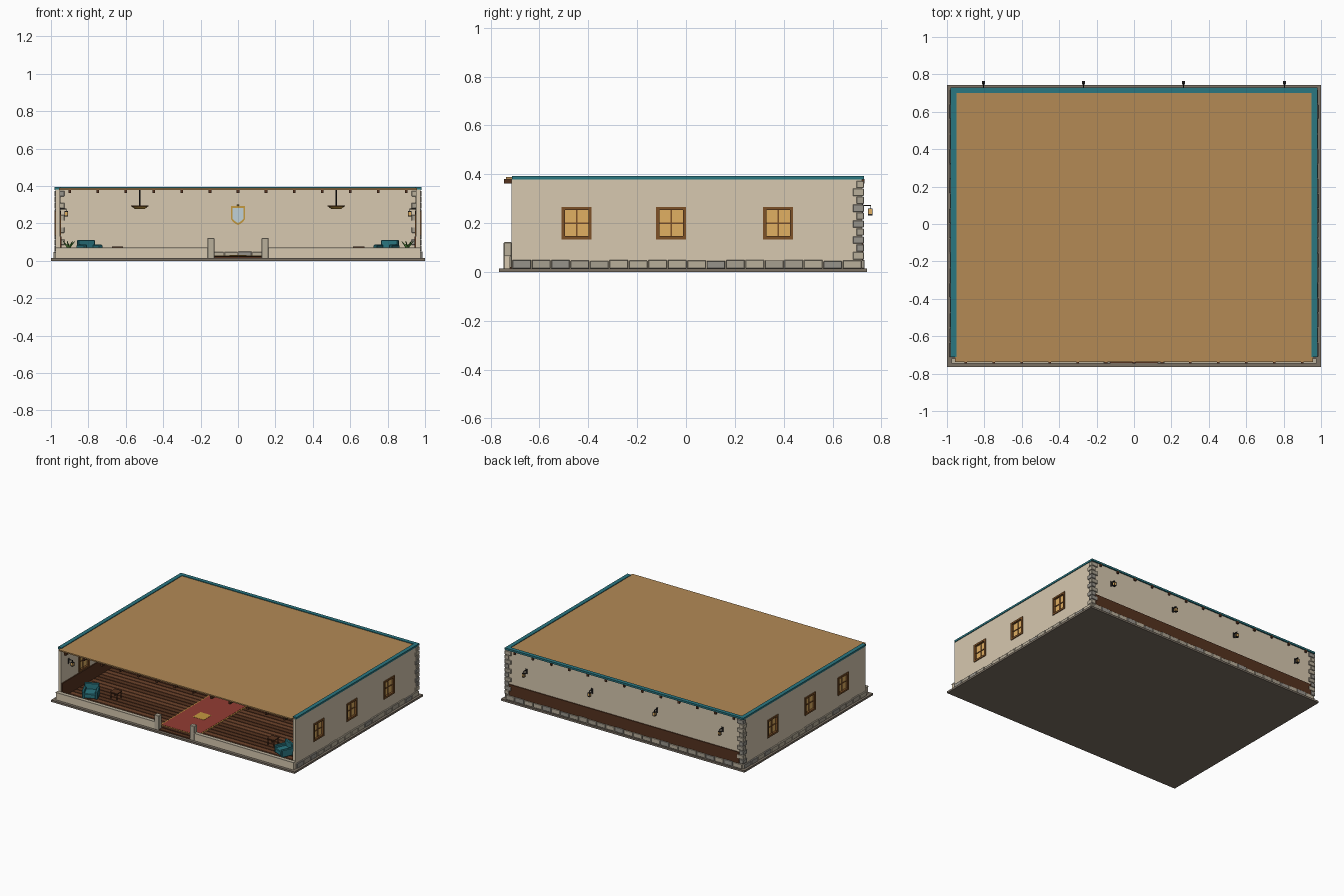
import bpy, bmesh, math, random
from mathutils import Matrix, Vector

if "Cube" in bpy.data.objects:
    bpy.data.objects.remove(bpy.data.objects["Cube"])
random.seed(4)

def mat(name, r, g, b):
    m = bpy.data.materials.new(name)
    m.diffuse_color = [(c / 255) ** 2.2 for c in (r, g, b)] + [1]
    m.use_nodes = True
    m.node_tree.nodes["Principled BSDF"].inputs["Base Color"].default_value = m.diffuse_color
    return m

CREAM = mat("plaster", 214, 199, 174)
TAN = mat("roof_tan", 178, 137, 86)
TEAL = mat("teal", 46, 118, 128)
BROWN = mat("dark_wood", 86, 54, 36)
WOOD2 = mat("mid_wood", 108, 68, 46)
FRAME = mat("frame_wood", 124, 82, 44)
AMBER = mat("amber_glass", 224, 174, 98)
STONE = [mat("stone_a", 184, 174, 154), mat("stone_b", 166, 158, 142), mat("stone_c", 150, 146, 138)]
SLAB = mat("slab_grey", 122, 112, 100)
RED = mat("rug_red", 146, 62, 54)
GOLD = mat("gold", 196, 152, 66)
IRON = mat("iron", 44, 42, 42)
GREEN = mat("leaf", 84, 140, 62)
PALE = mat("pale_blue", 190, 208, 214)

def finish(name, bm, mats):
    me = bpy.data.meshes.new(name)
    bm.to_mesh(me)
    bm.free()
    for m in mats:
        me.materials.append(m)
    ob = bpy.data.objects.new(name, me)
    bpy.context.collection.objects.link(ob)
    return ob

def boxes(name, items, mats, bevel=0, place=None):
    """items: (x0, x1, y0, y1, z0, z1); material slots cycle at random"""
    mats = mats if isinstance(mats, list) else [mats]
    bm = bmesh.new()
    for x0, x1, y0, y1, z0, z1 in items:
        m = Matrix.Translation(((x0 + x1) / 2, (y0 + y1) / 2, (z0 + z1) / 2)) @ \
            Matrix.Diagonal((abs(x1 - x0), abs(y1 - y0), abs(z1 - z0), 1))
        vs = bmesh.ops.create_cube(bm, size=1, matrix=m)["verts"]
        k = random.randrange(len(mats))
        for f in {f for v in vs for f in v.link_faces}:
            f.material_index = k
    if place:
        bm.transform(place)
    ob = finish(name, bm, mats)
    if bevel:
        b = ob.modifiers.new("bevel", "BEVEL")
        b.width, b.segments = bevel, 1
    return ob

def cone(name, loc, r1, r2, h, m, n=12, rot=None):
    bm = bmesh.new()
    t = Matrix.Translation(loc) @ (rot or Matrix())
    bmesh.ops.create_cone(bm, cap_ends=True, segments=n, radius1=r1, radius2=r2, depth=h, matrix=t)
    return finish(name, bm, [m])

# base slab and plank floor
boxes("base_slab", [(-1, 1, -.765, .742, 0, .014)], SLAB)
n = 34
ys = [-.715 + 1.415 * i / n for i in range(n + 1)]
boxes("floor_bed", [(-.95, .95, -.72, .70, .012, .02)], BROWN)
boxes("floor_planks", [(-.95, .95, a + .003, b - .003, .018, .026) for a, b in zip(ys, ys[1:])], [BROWN, WOOD2])

# side walls, split around three window openings
wins = [(-.505, -.39), (-.118, -.003), (.32, .435)]
WZ0, WZ1, TOP = .138, .262, .38
for s, side in ((-1, "left"), (1, "right")):
    X = lambda a, b: (s * a, s * b)
    parts, y = [], -.715
    for a, b in wins:
        parts += [(*X(.952, .975), y, a, .012, TOP), (*X(.952, .975), a, b, .012, WZ0),
                  (*X(.952, .975), a, b, WZ1, TOP)]
        y = b
    parts.append((*X(.952, .975), y, .72, .012, TOP))
    boxes(f"{side}_wall", parts, CREAM)
    for i, (a, b) in enumerate(wins):
        c, zc, t = (a + b) / 2, (WZ0 + WZ1) / 2, .009
        boxes(f"{side}_window_glass_{i}", [(*X(.961, .966), a, b, WZ0, WZ1)], AMBER)
        boxes(f"{side}_window_frame_{i}",
              [(*X(.947, .981), a - .004, a + t, WZ0 - .004, WZ1 + .004),
               (*X(.947, .981), b - t, b + .004, WZ0 - .004, WZ1 + .004),
               (*X(.947, .981), a, b, WZ0 - .004, WZ0 + t), (*X(.947, .981), a, b, WZ1 - t, WZ1 + .004),
               (*X(.957, .971), c - .003, c + .003, WZ0, WZ1), (*X(.957, .971), a, b, zc - .003, zc + .003)], FRAME)
    # footing stones, inside wainscot and back corner quoins
    m = 18
    boxes(f"{side}_footing_stones",
          [(*X(.96, .983 + random.random() * .004), -.713 + .0796 * i + .002, -.713 + .0796 * (i + 1) - .002,
            .014, .044 + random.random() * .006) for i in range(m)], STONE, .002)
    boxes(f"{side}_wainscot", [(*X(.944, .953), -.71, .70, .02, .13)], BROWN)
    boxes(f"{side}_corner_quoins",
          [(*X(.978 - (.05 if k % 2 else .03), .981), .728 - (.03 if k % 2 else .045), .728,
            .05 + .0325 * k + .0015, .05 + .0325 * (k + 1) - .0015) for k in range(10)], STONE, .002)

# back wall
boxes("back_wall", [(-.955, .955, .70, .72, .012, TOP)], CREAM)
boxes("back_wainscot", [(-.945, .945, .719, .727, .045, .13)], BROWN)
w = 1.94 / 26
boxes("back_footing_stones", [(-.97 + w * i + .002, -.97 + w * (i + 1) - .002, .69, .731, .014,
                               .044 + random.random() * .006) for i in range(26)], STONE, .002)

# roof, trim and rafters
boxes("roof_panel", [(-.957, .957, -.738, .705, .379, .388)], TAN)
boxes("roof_trim", [(-.98, -.95, -.712, .729, .379, .393), (.95, .98, -.712, .729, .379, .393),
                    (-.95, .95, .70, .729, .379, .393)], TEAL)
boxes("rafters", [(-.9 + .15 * i - .007, -.9 + .15 * i + .007, -.745, .731, .362, .381) for i in range(13)], BROWN)

# low front wall and gate posts
boxes("front_low_wall", [(s * .145, s * .975, -.744, -.72, .012, .065) for s in (-1, 1)], CREAM)
boxes("front_wall_cap", [(s * .145, s * .977, -.746, -.718, .064, .07) for s in (-1, 1)], STONE[0])
boxes("gate_posts", [(s * .126, s * .164, -.747, -.714, .012, .122) for s in (-1, 1)], STONE[0], .003)
boxes("entry_step", [(-.126, .126, -.744, -.715, .012, .022)], BROWN)

# rug with medallions
boxes("rug_border", [(-.155, .155, -.69, .6, .025, .0275)], GOLD)
boxes("rug", [(-.148, .148, -.685, .595, .026, .029)], RED)
boxes("rug_medallions", [(-.045, .045, y - .045, y + .045, .027, .0305) for y in (-.42, 0, .42)], GOLD)

# lanterns: arm reaches out along +x, then turned to the wall
def lantern(name, loc, angle):
    T = Matrix.Translation(loc) @ Matrix.Rotation(angle, 4, "Z")
    boxes(name + "_bracket", [(0, .004, -.007, .007, -.025, .012), (0, .036, -.002, .002, .003, .007),
                              (.032, .035, -.0015, .0015, -.008, .005)], IRON, place=T)
    boxes(name + "_glass", [(.0265, .0405, -.007, .007, -.032, -.01)], AMBER, place=T)
    boxes(name + "_cage", [(.0245, .0425, -.009, .009, -.036, -.031), (.0245, .0425, -.009, .009, -.011, -.007)] +
          [(.0335 + a * .008 - .001, .0335 + a * .008 + .001, b * .008 - .001, b * .008 + .001, -.034, -.008)
           for a in (-1, 1) for b in (-1, 1)], IRON, place=T)

for i, x in enumerate((-.805, -.27, .265, .805)):
    lantern(f"back_lantern_{i}", (x, .7215, .268), math.pi / 2)
for s in (-1, 1):
    for i, y in enumerate((-.63, .16)):
        lantern(f"inner_lantern_{s}_{i}", (s * .952, y, .272), math.pi if s > 0 else 0)

# crest on the back wall
def crest(name, k, y0, y1, m):
    pts = [(-.038, .292), (.038, .292), (.038, .222), (.022, .204), (0, .19), (-.022, .204), (-.038, .222)]
    bm = bmesh.new()
    f = bm.faces.new([bm.verts.new((x * k, y0, .245 + (z - .245) * k)) for x, z in pts])
    r = bmesh.ops.extrude_face_region(bm, geom=[f])
    bmesh.ops.translate(bm, vec=(0, y1 - y0, 0), verts=[v for v in r["geom"] if isinstance(v, bmesh.types.BMVert)])
    bmesh.ops.recalc_face_normals(bm, faces=bm.faces)
    finish(name, bm, [m])

crest("crest_border", 1, .692, .701, GOLD)
crest("crest_panel", .8, .688, .695, PALE)
cone("crest_knob", (0, .695, .296), .005, .005, .008, GOLD, 8)

for s, side in ((-1, "left"), (1, "right")):
    # hanging lamp
    cone(f"{side}_lamp_rod", (s * .525 + s * .0, -.1, .335), .003, .003, .095, IRON, 8)
    cone(f"{side}_lamp_dish", (s * .525 + s * .0, -.1, .285), .028, .045, .014, GOLD, 16)
    cone(f"{side}_lamp_rim", (s * .525, -.1, .293), .047, .047, .004, FRAME, 16)
    # armchair
    T = Matrix.Translation((s * .795, -.59, .026)) @ Matrix.Rotation(s * -.45, 4, "Z")
    boxes(f"{side}_armchair", [(-.04, .04, -.05, .04, .008, .042), (-.05, .05, .03, .05, .008, .086),
                               (-.055, -.036, -.05, .045, .004, .06), (.036, .055, -.05, .045, .004, .06)],
          TEAL, .004, T)
    # low table
    boxes(f"{side}_table", [(s * .645 - .03, s * .645 + .03, -.54, -.48, .069, .076)] +
          [(s * .645 + a * .024 - .003, s * .645 + a * .024 + .003, -.51 + b * .024 - .003, -.51 + b * .024 + .003,
            .024, .07) for a in (-1, 1) for b in (-1, 1)], BROWN)
    # potted plant
    cone(f"{side}_plant_pot", (s * .905, .5, .048), .016, .023, .045, WOOD2, 10)
    for i in range(7):
        d = Vector((math.cos(i * .9), math.sin(i * .9), 1.1)).normalized()
        rot = d.to_track_quat("Z", "Y").to_matrix().to_4x4()
        cone(f"{side}_plant_leaf_{i}", Vector((s * .905, .5, .068)) + d * .025, .008, .001, .05, GREEN, 5, rot)
